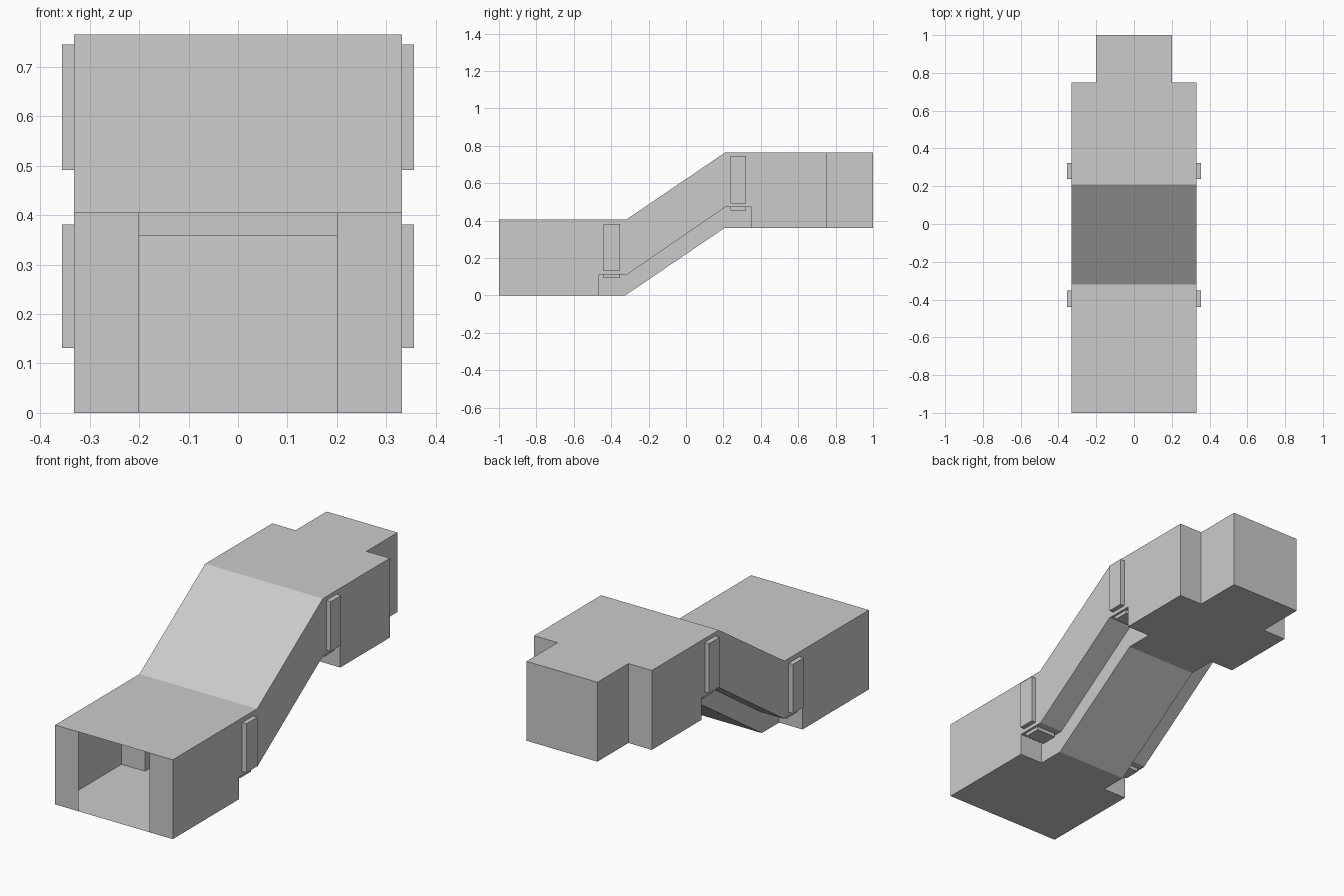
import bpy, bmesh

if "Cube" in bpy.data.objects:
    bpy.data.objects.remove(bpy.data.objects["Cube"])

HALF = 0.332   # half width of the body
INNER = 0.2    # half width of doorway, ramp underside and rear neck
PANEL = 0.356  # outer face of the wall panels


def strip(bm, path, x0, x1):
    """Sweep a (y, z) path across x as a strip of quads."""
    for (y0, z0), (y1, z1) in zip(path, path[1:]):
        bm.faces.new([bm.verts.new(p) for p in
                      ((x0, y0, z0), (x1, y0, z0), (x1, y1, z1), (x0, y1, z1))])


def plate(bm, path, x):
    """Flat (y, z) polygon standing at one x position."""
    bm.faces.new([bm.verts.new((x, y, z)) for y, z in path])


def make_object(name, bm):
    mesh = bpy.data.meshes.new(name)
    bm.to_mesh(mesh)
    bm.free()
    obj = bpy.data.objects.new(name, mesh)
    bpy.context.collection.objects.link(obj)
    return obj


def box(name, x, y, z):
    bm = bmesh.new()
    bmesh.ops.create_cube(bm, size=1)
    for v in bm.verts:
        v.co = [r[0] if c < 0 else r[1] for r, c in zip((x, y, z), v.co)]
    return make_object(name, bm)


# Side profiles (y, z)
roof = [(0.75, 0.765), (0.21, 0.765), (-0.32, 0.405), (-1, 0.405)]
centre_path = [(-1, 0), (-0.465, 0), (-0.325, 0), (0.205, 0.36), (0.35, 0.36),
               (0.75, 0.36), (1, 0.36), (1, 0.765)] + roof
notch_top = [(-0.465, 0), (-0.465, 0.112), (-0.315, 0.112),
             (0.21, 0.472), (0.35, 0.472), (0.35, 0.36)]
side_path = [(-1, 0)] + notch_top + [(0.75, 0.36)] + roof
neck_wall = [(0.75, 0.36), (1, 0.36), (1, 0.765), (0.75, 0.765)]
notch_wall = notch_top + [(0.205, 0.36), (-0.325, 0)]

# Hollow corridor shell, open at the front doorway
bm = bmesh.new()
strip(bm, centre_path, -INNER, INNER)
for s in (-1, 1):
    strip(bm, side_path + side_path[:1], s * INNER, s * HALF)
    plate(bm, side_path, s * HALF)
    plate(bm, neck_wall, s * INNER)
    plate(bm, notch_wall, s * INNER)
bmesh.ops.remove_doubles(bm, verts=bm.verts, dist=0.0005)
bmesh.ops.dissolve_limit(bm, angle_limit=0.01, verts=bm.verts, edges=bm.edges)
bmesh.ops.recalc_face_normals(bm, faces=bm.faces)
make_object("corridor_shell", bm)

# Wall panels and the small fixtures under the side notches
for level, y, z, notch_z in (("lower", (-0.44, -0.353), (0.131, 0.381), 0.112),
                             ("upper", (0.238, 0.322), (0.491, 0.745), 0.472)):
    for side, s in (("left", -1), ("right", 1)):
        box(f"{level}_{side}_wall_panel", sorted((s * HALF, s * PANEL)), y, z)
        box(f"{level}_{side}_notch_fixture", sorted((s * 0.21, s * 0.32)), y,
            (notch_z - 0.018, notch_z))
